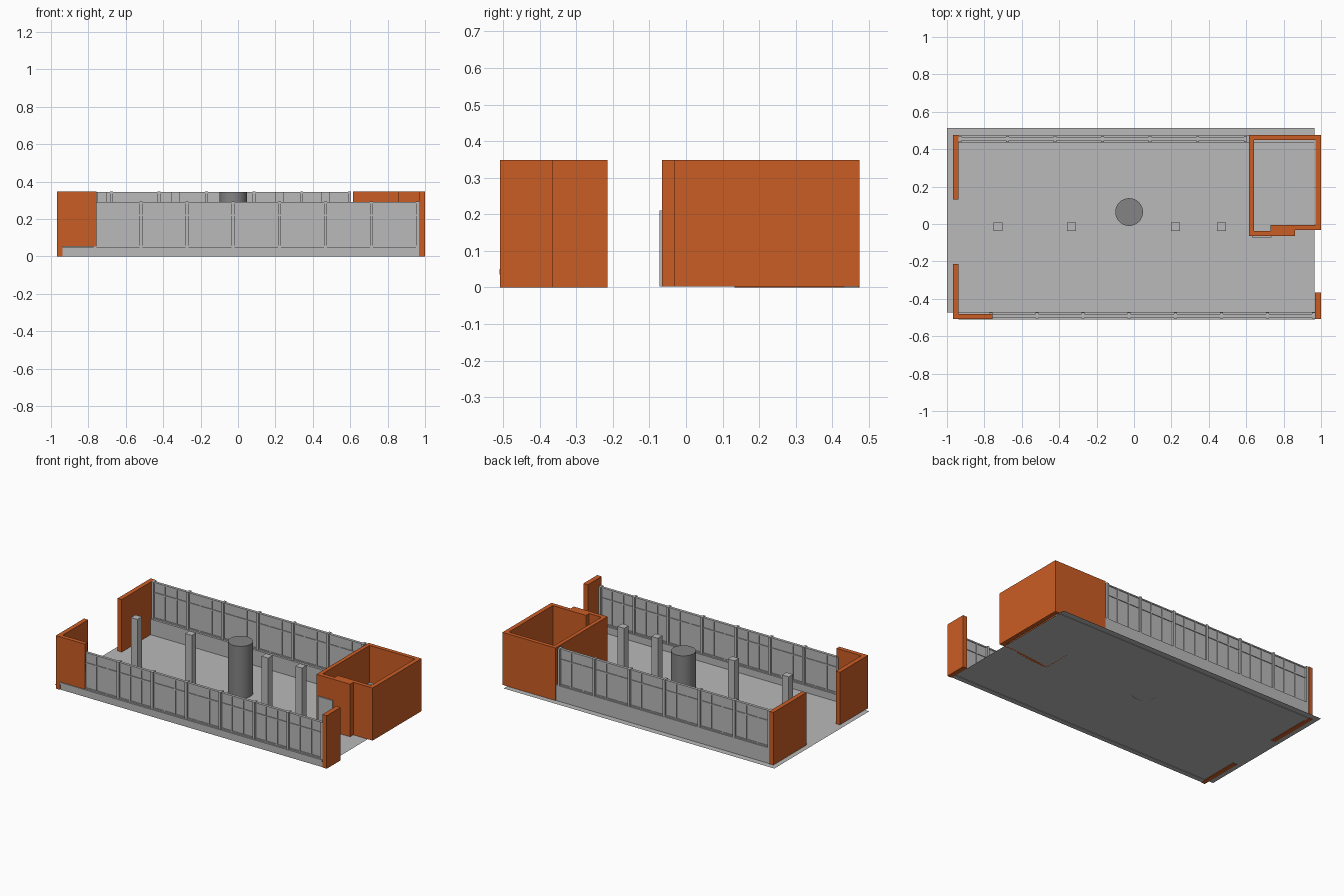
import bpy, bmesh

if "Cube" in bpy.data.objects:
    bpy.data.objects.remove(bpy.data.objects["Cube"])


def material(name, rgb):
    m = bpy.data.materials.new(name)
    m.diffuse_color = (*rgb, 1)
    m.use_nodes = True
    m.node_tree.nodes["Principled BSDF"].inputs["Base Color"].default_value = m.diffuse_color
    return m


ORANGE = material("orange_wall", (0.60, 0.11, 0.018))
GREY = material("light_grey", (0.49, 0.49, 0.49))
DARK = material("mid_grey", (0.23, 0.23, 0.23))


def finish(name, bm, mat):
    me = bpy.data.meshes.new(name)
    bmesh.ops.recalc_face_normals(bm, faces=bm.faces)
    bm.to_mesh(me)
    bm.free()
    me.materials.append(mat)
    ob = bpy.data.objects.new(name, me)
    bpy.context.collection.objects.link(ob)
    return ob


def add_box(bm, x0, x1, y0, y1, z0, z1):
    vs = bmesh.ops.create_cube(bm, size=1)["verts"]
    for v in vs:
        v.co = (x0 if v.co.x < 0 else x1, y0 if v.co.y < 0 else y1,
                z0 if v.co.z < 0 else z1)


def box(name, mat, *dims):
    bm = bmesh.new()
    add_box(bm, *dims)
    return finish(name, bm, mat)


def extrude_plan(name, mat, pts, z0, z1):
    bm = bmesh.new()
    f = bm.faces.new([bm.verts.new((x, y, z0)) for x, y in pts])
    top = bmesh.ops.extrude_face_region(bm, geom=[f], use_keep_orig=True)["geom"]
    for v in top:
        if isinstance(v, bmesh.types.BMVert):
            v.co.z = z1
    return finish(name, bm, mat)


TOP = 0.348
Z0 = 0.003

# floor sheet
bm = bmesh.new()
bm.faces.new([bm.verts.new(p) for p in
              ((-1, -0.472, Z0), (0.965, -0.472, Z0), (0.965, 0.512, Z0), (-1, 0.512, Z0))])
finish("floor", bm, GREY)

# left-hand end walls; the front one turns the corner above the sill
box("left_wall_back", ORANGE, -0.967, -0.937, 0.132, 0.475, 0, TOP)
box("left_wall_front", ORANGE, -0.967, -0.937, -0.508, -0.215, 0, TOP)
box("front_corner_wall", ORANGE, -0.937, -0.757, -0.508, -0.48, 0.052, TOP)
# right-hand stub wall
box("right_stub_wall", ORANGE, 0.968, 1.0, -0.508, -0.365, 0, TOP)

# corner room: two C-shaped halves of wall with a stepped front
extrude_plan("room_walls", ORANGE, [
    (0.615, -0.065), (0.86, -0.065), (0.86, -0.032), (1.0, -0.032), (1.0, 0.475),
    (0.615, 0.475), (0.615, 0.449), (0.971, 0.449), (0.971, -0.005),
    (0.73, -0.005), (0.73, -0.037), (0.641, -0.037), (0.641, 0.449), (0.615, 0.449)
], Z0, TOP)
box("room_door", GREY, 0.63, 0.735, -0.072, -0.065, Z0, 0.21)

# low bases under the windows
box("front_curb", GREY, -0.937, 0.968, -0.504, -0.472, 0, 0.036)
box("front_sill", GREY, -0.937, 0.968, -0.51, -0.47, 0.036, 0.05)
box("back_base", GREY, -0.937, 0.965, 0.432, 0.472, 0, 0.105)


# window walls: solid panes, posts, thin mullions and rails
def window_wall(name, x0, x1, bays, yc, zb):
    h = 0.24
    zt = zb + h
    box(name + "_panes", GREY, x0, x1, yc - 0.004, yc + 0.004, zb, zt)
    bm = bmesh.new()
    step = (x1 - x0) / bays
    for i in range(bays + 1):
        x = x0 + i * step
        add_box(bm, x - 0.008, x + 0.008, yc - 0.016, yc + 0.016, zb, zt + 0.003)
        if i < bays:
            for k in (1, 2):
                m = x + k * step / 3
                add_box(bm, m - 0.004, m + 0.004, yc - 0.008, yc + 0.008, zb, zt)
    finish(name + "_posts", bm, GREY)
    bm = bmesh.new()
    for z in (zb, zb + 0.166, zt - 0.008):
        add_box(bm, x0, x1, yc - 0.009, yc + 0.009, z, z + 0.008)
    finish(name + "_rails", bm, GREY)


window_wall("front_window", -0.765, 0.96, 7, -0.49, 0.05)
window_wall("back_window", -0.93, 0.595, 6, 0.455, 0.105)

# row of square columns
for i, x in enumerate((-0.727, -0.333, 0.222, 0.467)):
    box(f"column_{i + 1}", GREY, x - 0.024, x + 0.024, -0.038, 0.008, Z0, 0.345)

# round central drum
bpy.ops.mesh.primitive_cylinder_add(vertices=48, radius=0.074, depth=0.345 - Z0,
                                    location=(-0.026, 0.064, (0.345 + Z0) / 2))
drum = bpy.context.object
drum.name = "round_drum"
drum.data.materials.append(DARK)
bpy.ops.object.shade_smooth_by_angle()
